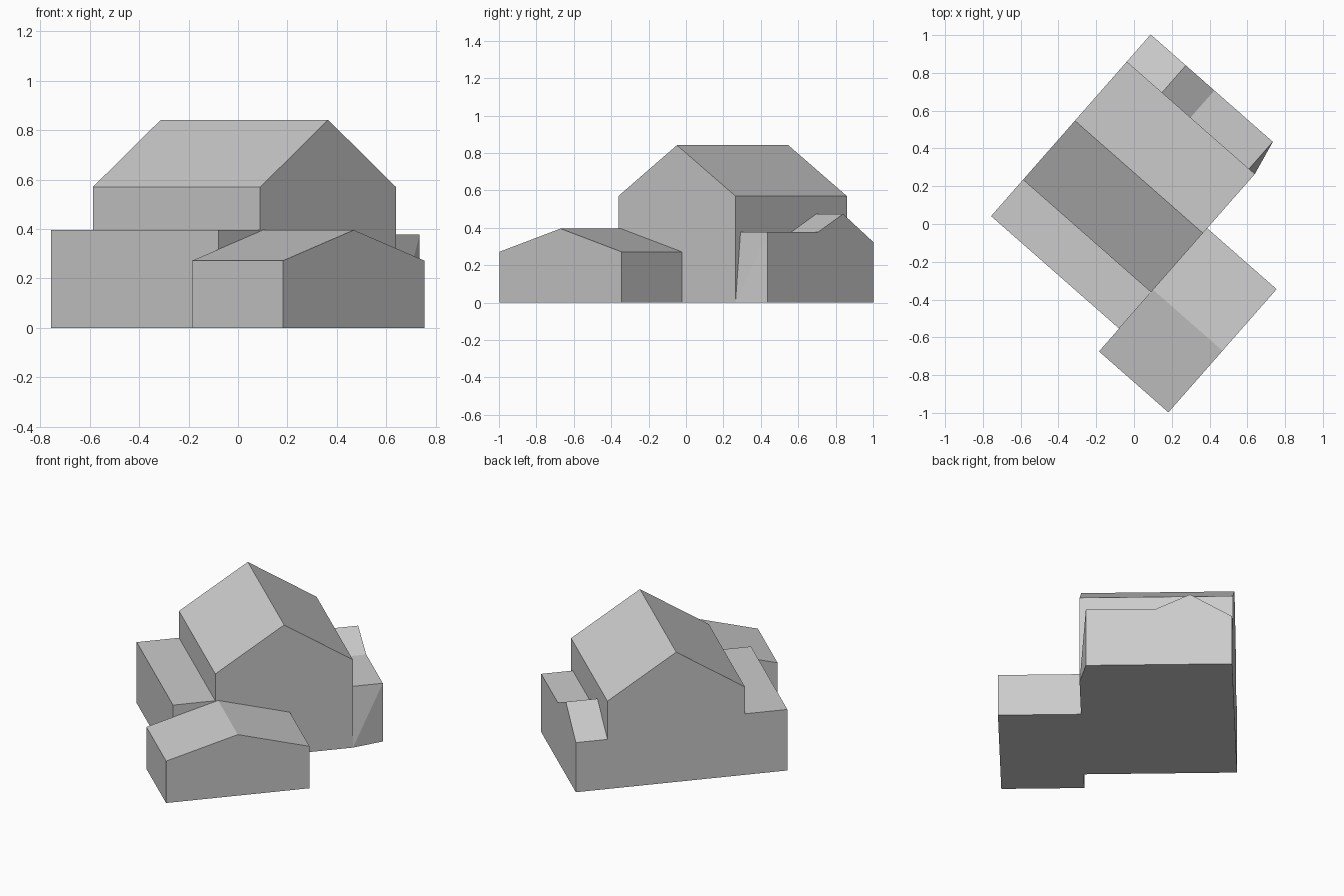
import bpy, bmesh, math

old = bpy.data.objects.get("Cube")
if old:
    bpy.data.objects.remove(old)

mat = bpy.data.materials.new("plain grey")
mat.use_nodes = True
GREY = (0.6, 0.6, 0.6, 1)
mat.diffuse_color = GREY
bsdf = next(n for n in mat.node_tree.nodes if n.type == "BSDF_PRINCIPLED")
bsdf.inputs["Base Color"].default_value = GREY

TURN = math.radians(-41.3)      # the house stands diagonally on its plot


def prism(name, profile, start, end, along_ridge=True, edit=None):
    """Extrude an outline (across, height) from start to end, then turn it."""
    bm = bmesh.new()

    def place(a, h, d):
        return (d, a, h) if along_ridge else (a, d, h)

    near = [bm.verts.new(place(a, h, start)) for a, h in profile]
    far = [bm.verts.new(place(a, h, end)) for a, h in profile]
    bm.faces.new(near)
    bm.faces.new(far)
    n = len(profile)
    for i in range(n):
        j = (i + 1) % n
        bm.faces.new((near[i], near[j], far[j], far[i]))
    if edit:
        edit(bm, near, far)
    bmesh.ops.recalc_face_normals(bm, faces=bm.faces[:])
    mesh = bpy.data.meshes.new(name)
    bm.to_mesh(mesh)
    bm.free()
    mesh.materials.append(mat)
    obj = bpy.data.objects.new(name, mesh)
    obj.rotation_euler.z = TURN
    bpy.context.collection.objects.link(obj)
    return obj


def gable(left, right, eave, ridge):
    mid = (left + right) / 2
    return [(left, 0), (right, 0), (right, eave), (mid, ridge), (left, eave)]


BACK, FRONT = -0.596, 0.306     # ends of the main house along its ridge
WEST, EAST = -0.212, 0.621      # its two long walls

# Main house and low gabled wing in front of it
prism("main_house", gable(WEST, EAST, 0.57, 0.842), BACK, FRONT)
prism("front_wing", gable(-0.629, 0.239, 0.272, 0.396), FRONT, 0.795)

# Flat-roofed lean-to on the west side
prism("west_annex", [(-0.468, 0), (WEST, 0), (WEST, 0.396), (-0.468, 0.396)],
      BACK, FRONT)


# East annex: flat roof with a small peak, and a skewed end wall
def skew_end(bm, near, far):
    near[1].co.x = FRONT
    wall = next(f for f in bm.faces
                if {near[1], near[2], far[1], far[2]} == set(f.verts))
    bmesh.utils.face_split(wall, near[1], far[2])


prism("east_annex",
      [(BACK, 0), (0.265, 0), (0.265, 0.378), (-0.147, 0.378),
       (-0.348, 0.474), (BACK, 0.322)],
      EAST, 0.812, along_ridge=False, edit=skew_end)
